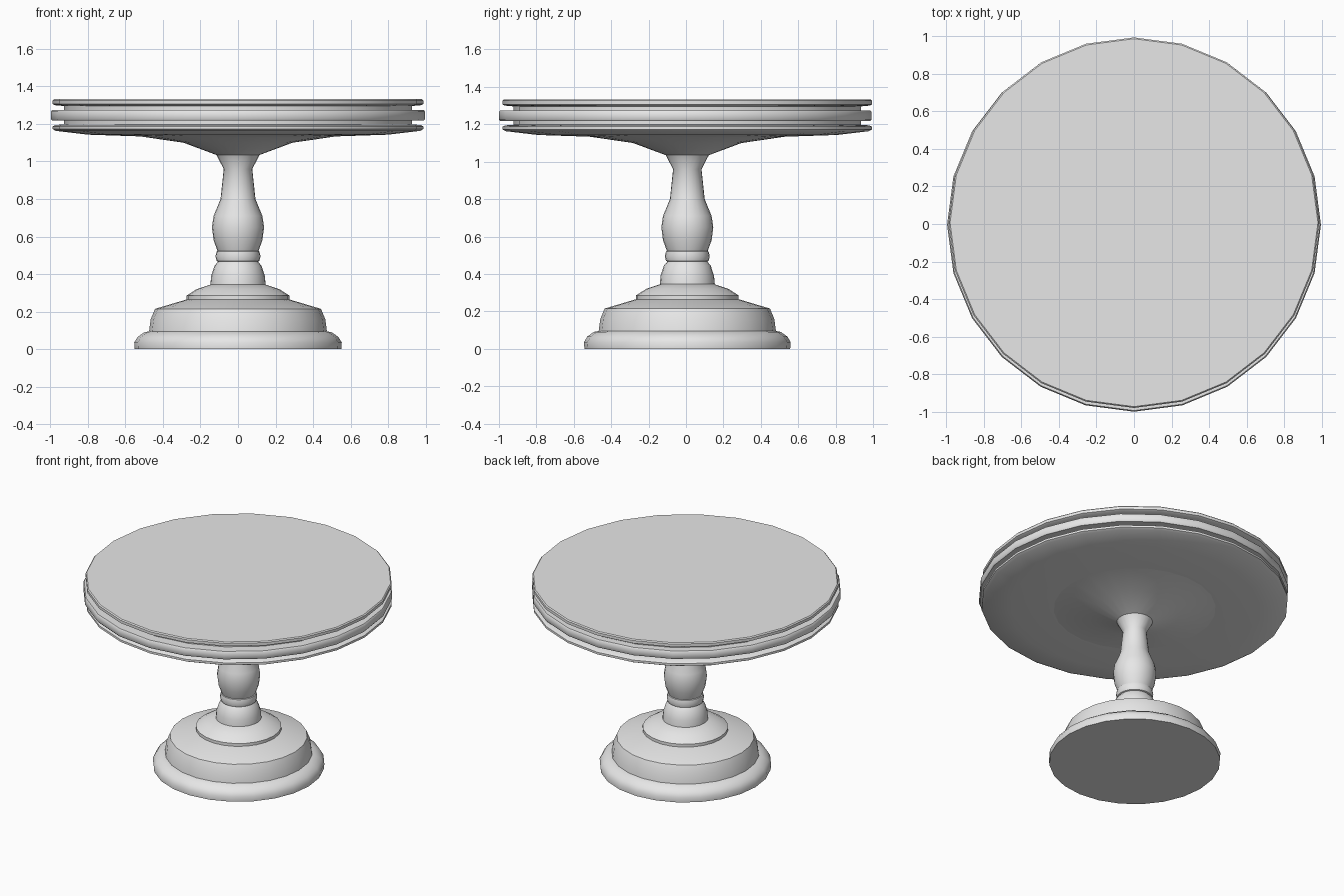
import bpy, math

cube = bpy.data.objects.get("Cube")
if cube:
    bpy.data.objects.remove(cube)

SIDES = 24
OFFSET_Y = 0.007

grey = bpy.data.materials.new("light grey")
grey.use_nodes = True
COLOUR = (0.8, 0.8, 0.8, 1)
grey.diffuse_color = COLOUR
grey.node_tree.nodes["Principled BSDF"].inputs["Base Color"].default_value = COLOUR


def turn(name, profile, y=OFFSET_Y, ring=False):
    """Turn a (radius, height) profile, listed upwards, around the z axis."""
    verts, faces = [], []
    for r, z in profile:
        for s in range(SIDES):
            a = 2 * math.pi * s / SIDES
            verts.append((r * math.cos(a), r * math.sin(a), z))
    n = len(profile)
    for i in range(n if ring else n - 1):
        j = (i + 1) % n
        for s in range(SIDES):
            t = (s + 1) % SIDES
            faces.append((i * SIDES + s, i * SIDES + t, j * SIDES + t, j * SIDES + s))
    if not ring:
        faces.append(tuple(reversed(range(SIDES))))
        faces.append(tuple(range((n - 1) * SIDES, n * SIDES)))
    mesh = bpy.data.meshes.new(name)
    mesh.from_pydata(verts, [], faces)
    mesh.materials.append(grey)
    obj = bpy.data.objects.new(name, mesh)
    bpy.context.collection.objects.link(obj)
    obj.location.y = y
    bpy.ops.object.select_all(action="DESELECT")
    obj.select_set(True)
    bpy.context.view_layer.objects.active = obj
    bpy.ops.object.shade_smooth_by_angle(angle=math.radians(40))
    return obj


# Stepped foot
turn("foot_base", [(0.55, 0), (0.553, 0.035), (0.535, 0.065), (0.5, 0.09), (0.46, 0.098)])
turn("foot_dome", [(0.474, 0.095), (0.465, 0.16), (0.442, 0.215), (0.24, 0.275)])
turn("foot_cap", [(0.275, 0.262), (0.275, 0.285), (0.22, 0.32), (0.13, 0.35)])

# Turned stem
turn("stem_bell", [(0.147, 0.345), (0.143, 0.39), (0.125, 0.445), (0.105, 0.468)])
turn("stem_collar", [(0.1, 0.463), (0.114, 0.47), (0.12, 0.495), (0.114, 0.52), (0.1, 0.528)])
turn("stem", [(0.108, 0.52), (0.13, 0.58), (0.139, 0.65), (0.13, 0.71), (0.093, 0.8),
              (0.076, 0.96), (0.115, 1.035), (0.29, 1.1), (0.53, 1.135), (0.6, 1.145)])

# Round top: lower plate, recessed core, middle band, upper plate
turn("lower_plate", [(0.5, 1.133), (0.8, 1.143), (0.97, 1.163), (0.987, 1.172),
                     (0.987, 1.187), (0.975, 1.194), (0.9, 1.2)])
turn("core", [(0.928, 1.19), (0.928, 1.305)])
turn("middle_band", [(0.92, 1.218), (0.99, 1.218), (0.996, 1.226), (0.996, 1.266),
                     (0.99, 1.274), (0.92, 1.274)], y=-0.004, ring=True)
turn("upper_plate", [(0.92, 1.295), (0.975, 1.3), (0.987, 1.306), (0.987, 1.326),
                     (0.98, 1.333)])
